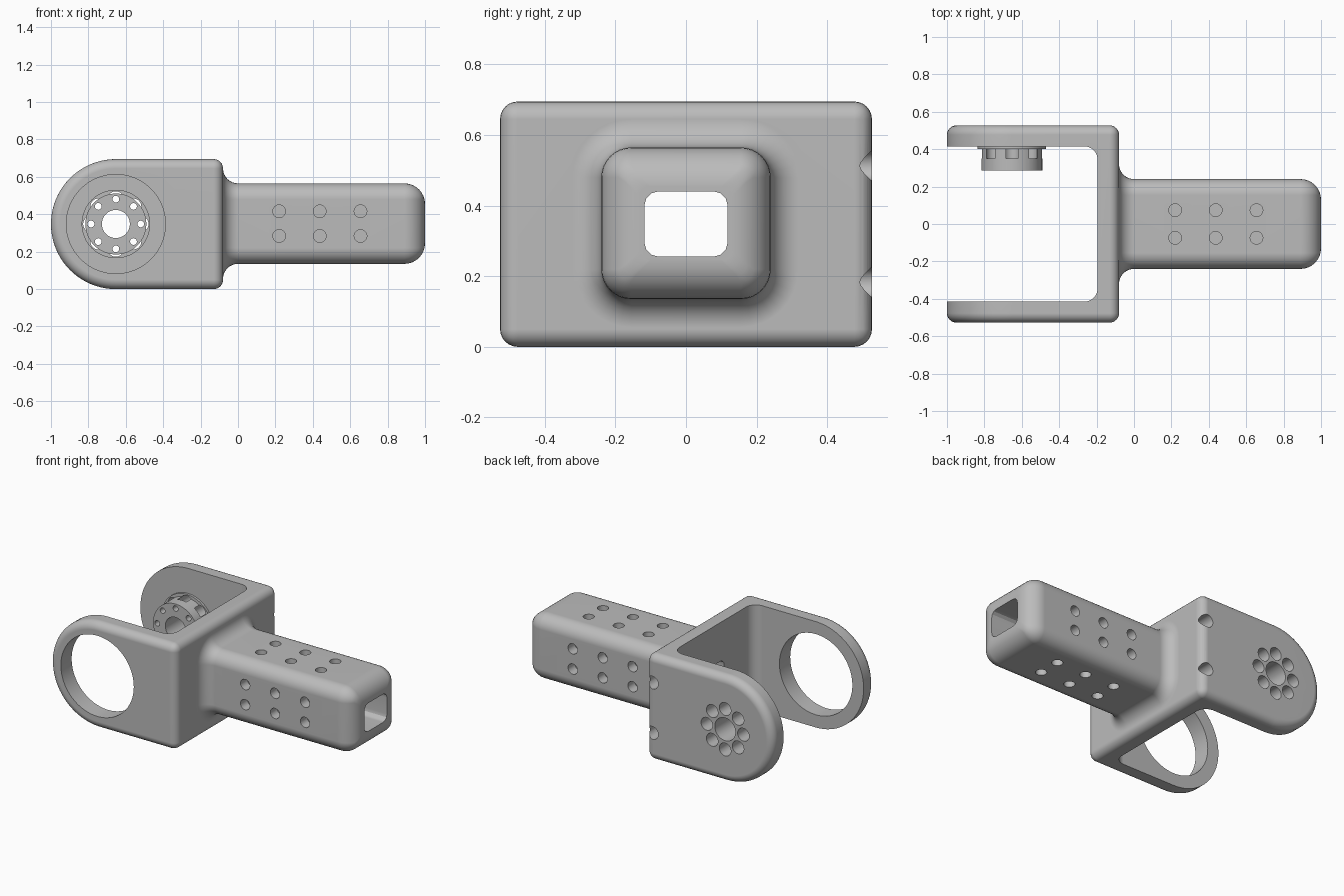
import bpy, bmesh
from math import sin, cos, pi, radians
from mathutils import Matrix, Vector

if "Cube" in bpy.data.objects:
    bpy.data.objects.remove(bpy.data.objects["Cube"], do_unlink=True)

CX, CZ = -0.653, 0.348      # pivot axis
ARM_Z = 0.35                # beam centre height

grey = bpy.data.materials.new("plain grey")
grey.use_nodes = True
grey.diffuse_color = (0.5, 0.5, 0.5, 1)
grey.node_tree.nodes["Principled BSDF"].inputs["Base Color"].default_value = (0.5, 0.5, 0.5, 1)


def finish(name, bm):
    bmesh.ops.recalc_face_normals(bm, faces=bm.faces)
    mesh = bpy.data.meshes.new(name)
    bm.to_mesh(mesh)
    bm.free()
    mesh.materials.append(grey)
    ob = bpy.data.objects.new(name, mesh)
    bpy.context.collection.objects.link(ob)
    return ob


def loft(name, rings):
    """Skin a list of equal-length closed rings and cap both ends."""
    bm = bmesh.new()
    loops = [[bm.verts.new(p) for p in ring] for ring in rings]
    for a, b in zip(loops, loops[1:]):
        for i in range(len(a)):
            j = (i + 1) % len(a)
            bm.faces.new((a[i], a[j], b[j], b[i]))
    bm.faces.new(loops[0])
    bm.faces.new(loops[-1])
    return finish(name, bm)


def rounded_rect(hw, hh, r, seg):
    """Rounded rectangle as 2D points around the origin."""
    pts = []
    for k, (sx, sy) in enumerate([(1, 1), (-1, 1), (-1, -1), (1, -1)]):
        for i in range(seg + 1):
            a = (k + i / seg) * pi / 2
            pts.append((sx * (hw - r) + r * cos(a), sy * (hh - r) + r * sin(a)))
    return pts


def rods(name, specs, seg=32):
    """Several separate cylinders; each spec is (start, end, radius)."""
    bm = bmesh.new()
    for start, end, r in specs:
        a, b = Vector(start), Vector(end)
        turn = (b - a).to_track_quat('Z', 'Y').to_matrix().to_4x4()
        bmesh.ops.create_cone(bm, cap_ends=True, segments=seg, radius1=r, radius2=r,
                              depth=(b - a).length,
                              matrix=Matrix.Translation((a + b) / 2) @ turn)
    return finish(name, bm)


def bake(ob):
    graph = bpy.context.evaluated_depsgraph_get()
    mesh = bpy.data.meshes.new_from_object(ob.evaluated_get(graph))
    ob.modifiers.clear()
    ob.data = mesh


def combine(ob, other, op):
    mod = ob.modifiers.new(op, 'BOOLEAN')
    mod.operation, mod.solver, mod.object = op, 'EXACT', other
    bake(ob)
    bpy.data.objects.remove(other, do_unlink=True)


# Fork block: D-shaped side profile with rounded outer edges
R = 0.3475
profile = [(-0.08, 0), (-0.08, 2 * R)]
profile += [(R - 1 + R * cos(a), R + R * sin(a))
            for a in (pi / 2 + pi * i / 40 for i in range(41))]
fork = loft("fork_bracket", [[(x, y, z) for x, z in profile] for y in (-0.527, 0.527)])
bevel = fork.modifiers.new("round", 'BEVEL')
bevel.width, bevel.segments = 0.05, 6
bevel.limit_method, bevel.angle_limit = 'ANGLE', radians(40)
bevel.use_clamp_overlap = False
bake(fork)

# Gap between the two fork plates, with rounded inner corners
gap = [(x - 1.195, y) for x, y in rounded_rect(1, 0.415, 0.07, 8)]
combine(fork, loft("gap", [[(x, y, z) for x, y in gap] for z in (-0.2, 1)]), 'DIFFERENCE')

# Beam: flared at the root, rounded at the tip
N = 8
stations = [(-0.13, 0.08)]
stations += [(-0.08 * cos(t), 0.08 * (1 - sin(t)))
             for t in (pi / 2 * i / N for i in range(N + 1))]
stations += [(0.89 + 0.11 * sin(t), 0.11 * (cos(t) - 1))
             for t in (pi / 2 * i / N for i in range(N + 1))]
rings = []
for x, off in stations:
    section = rounded_rect(0.24 + off, 0.215 + off, max(0.085 + off, 0.03), 8)
    rings.append([(x, y, ARM_Z + z) for y, z in section])
combine(fork, loft("beam", rings), 'UNION')

# Cable channel through beam and web
channel = rounded_rect(0.118, 0.0925, 0.04, 3)
combine(fork, loft("channel", [[(x, y, CZ + z) for y, z in channel]
                               for x in (-0.3, 1.1)]), 'DIFFERENCE')

# Blind mounting holes on all four beam sides
holes = []
for x in (0.22, 0.437, 0.655):
    for s in (-1, 1):
        for d in (-0.066, 0.066):
            holes.append(((x, s * 0.17, ARM_Z + d), (x, s * 0.3, ARM_Z + d), 0.034))
            holes.append(((x, d * 1.12, ARM_Z + s * 0.145),
                          (x, d * 1.12, ARM_Z + s * 0.28), 0.034))
combine(fork, rods("beam_holes", holes, 24), 'DIFFERENCE')

# Large bearing opening in the front plate
combine(fork, rods("opening", [((CX, -0.7, CZ), (CX, -0.3, CZ), 0.265)], 64), 'DIFFERENCE')

# Stepped pivot hub inside the back plate
for y, r in ((0.4, 0.183), (0.285, 0.163)):
    combine(fork, rods("hub", [((CX, y, CZ), (CX, 0.46, CZ), r)], 64), 'UNION')

# Centre bore, ring of screw holes and their counterbores
ring = [(CX + 0.133 * cos(i * pi / 4), CZ + 0.133 * sin(i * pi / 4)) for i in range(8)]
bores = [((CX, 0.2, CZ), (CX, 0.7, CZ), 0.075)]
bores += [((x, 0.2, z), (x, 0.7, z), 0.018) for x, z in ring]
combine(fork, rods("bores", bores), 'DIFFERENCE')
combine(fork, rods("counterbores", [((x, 0.35, z), (x, 0.7, z), 0.042) for x, z in ring]),
        'DIFFERENCE')

# Two deep holes at the back corner of the web
combine(fork, rods("corner_holes", [((-0.125, 0.3, z), (-0.125, 0.7, z), 0.042)
                                    for z in (0.183, 0.513)]), 'DIFFERENCE')

# Smooth curved faces, keep machined edges crisp
bpy.ops.object.select_all(action='DESELECT')
fork.select_set(True)
bpy.context.view_layer.objects.active = fork
bpy.ops.object.shade_smooth_by_angle(angle=radians(30))
weighted = fork.modifiers.new("even shading", 'WEIGHTED_NORMAL')
weighted.keep_sharp = True
